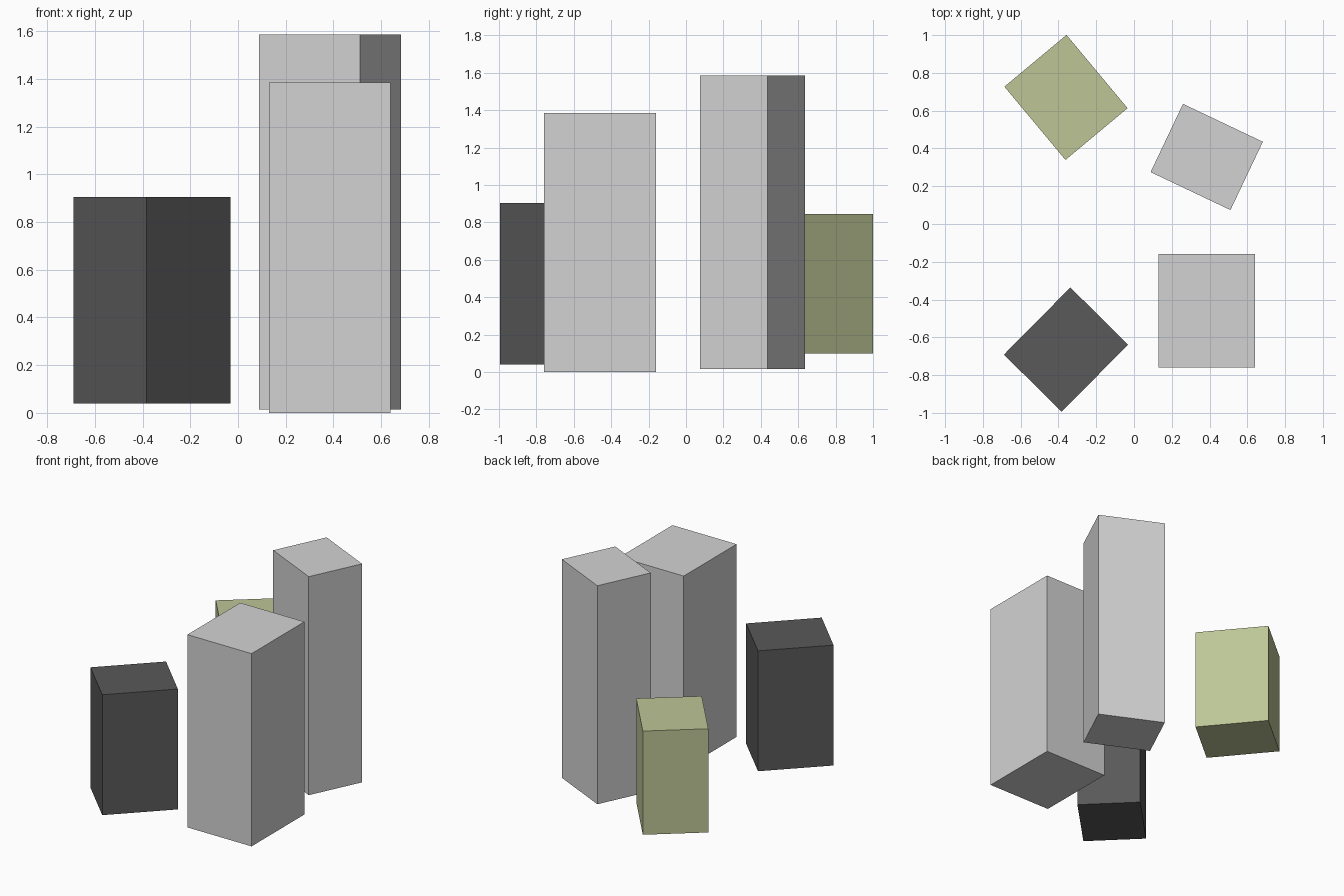
import bpy
from math import radians

cube = bpy.data.objects.get("Cube")
if cube:
    bpy.data.objects.remove(cube, do_unlink=True)


def material(name, r, g, b):
    mat = bpy.data.materials.new(name)
    mat.use_nodes = True
    mat.diffuse_color = (r, g, b, 1)
    mat.node_tree.nodes["Principled BSDF"].inputs["Base Color"].default_value = (r, g, b, 1)
    return mat


def block(name, center, size, turn, bottom, top, mat):
    """Upright box, turned about z, spanning bottom to top."""
    location = (center[0], center[1], (bottom + top) / 2)
    bpy.ops.mesh.primitive_cube_add(size=1, location=location,
                                    rotation=(0, 0, radians(turn)))
    obj = bpy.context.object
    obj.name = obj.data.name = name
    obj.scale = (size[0], size[1], top - bottom)
    bpy.ops.object.transform_apply(location=False, rotation=False, scale=True)
    obj.data.materials.append(mat)
    return obj


light_grey = material("light grey", 0.65, 0.65, 0.65)
dark_grey = material("dark grey", 0.10, 0.10, 0.10)
olive_green = material("olive green", 0.51, 0.56, 0.305)

# Tall grey blocks on the left side
block("front_tall_block", (0.385, -0.46), (0.51, 0.60), 0, 0, 1.385, light_grey)
block("back_tall_block", (0.385, 0.355), (0.468, 0.40), -25.4, 0.015, 1.585, light_grey)

# Short raised blocks on the right side
block("front_short_block", (-0.36, -0.665), (0.43, 0.50), -44.7, 0.04, 0.905, dark_grey)
block("back_short_block", (-0.36, 0.67), (0.505, 0.428), -50.2, 0.10, 0.845, olive_green)
